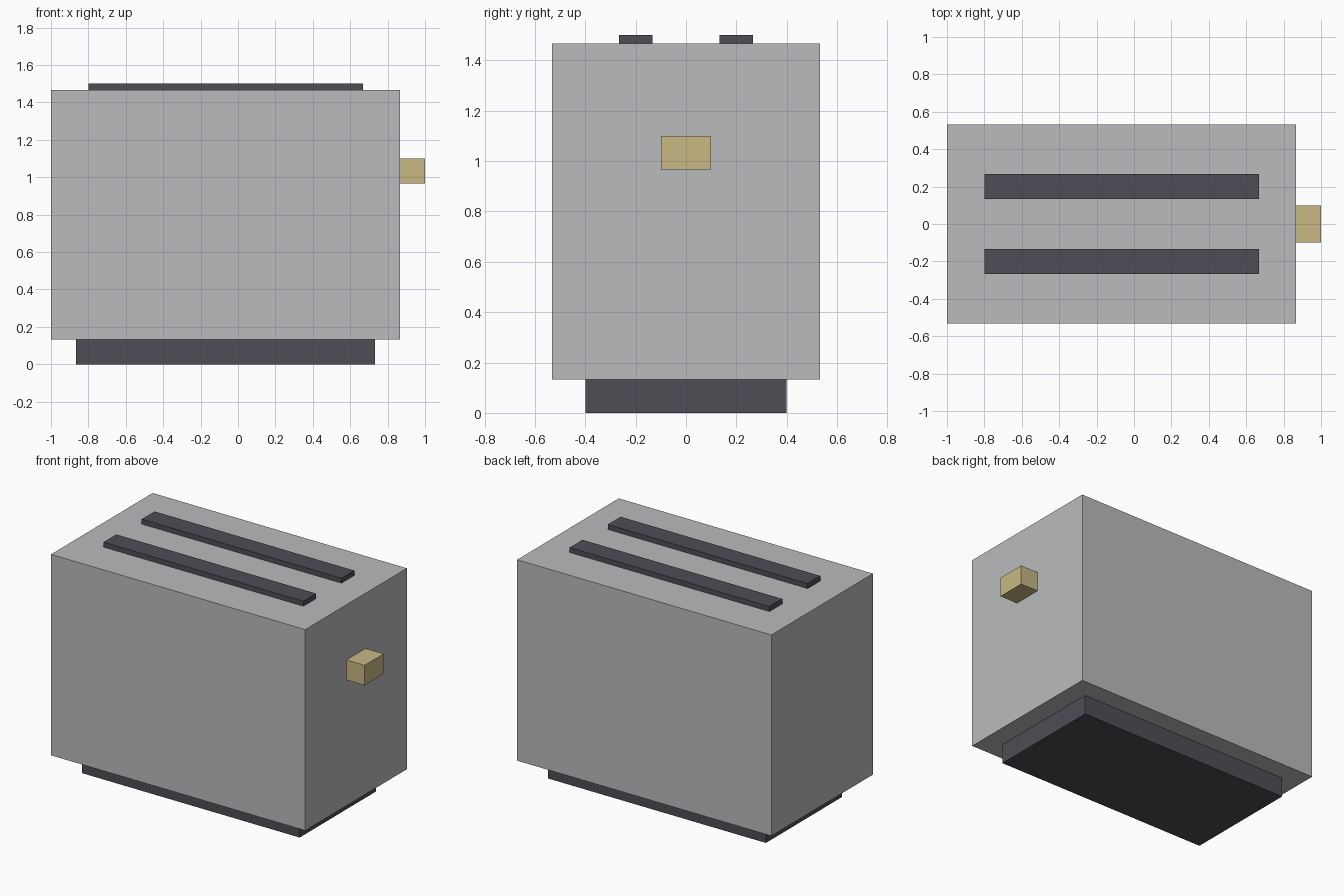
import bpy
import bmesh
from mathutils import Vector

cube = bpy.data.objects.get("Cube")
if cube:
    bpy.data.objects.remove(cube, do_unlink=True)


def material(name, rgb):
    mat = bpy.data.materials.new(name)
    mat.use_nodes = True
    color = (*rgb, 1.0)
    mat.diffuse_color = color
    mat.node_tree.nodes["Principled BSDF"].inputs["Base Color"].default_value = color
    return mat


def box(name, low, high, mat):
    """Axis-aligned box between two opposite corners."""
    low, high = Vector(low), Vector(high)
    bm = bmesh.new()
    bmesh.ops.create_cube(bm, size=1.0)
    bmesh.ops.scale(bm, vec=high - low, verts=bm.verts)
    mesh = bpy.data.meshes.new(name)
    bm.to_mesh(mesh)
    bm.free()
    mesh.materials.append(mat)
    obj = bpy.data.objects.new(name, mesh)
    obj.location = (low + high) / 2
    bpy.context.collection.objects.link(obj)
    return obj


steel = material("light grey steel", (0.49, 0.497, 0.515))
dark = material("dark grey plastic", (0.075, 0.075, 0.091))
tan = material("tan plastic", (0.578, 0.479, 0.231))

# Housing and recessed base
box("body", (-1, -0.533, 0.133), (0.867, 0.533, 1.467), steel)
box("base", (-0.867, -0.4, 0), (0.733, 0.4, 0.133), dark)

# Two raised slots on the top
for name, y in (("front_slot", -0.2), ("back_slot", 0.2)):
    box(name, (-0.8, y - 0.067, 1.467), (0.667, y + 0.067, 1.5), dark)

# Lever on the left end
box("lever", (0.867, -0.1, 0.967), (1, 0.1, 1.1), tan)
